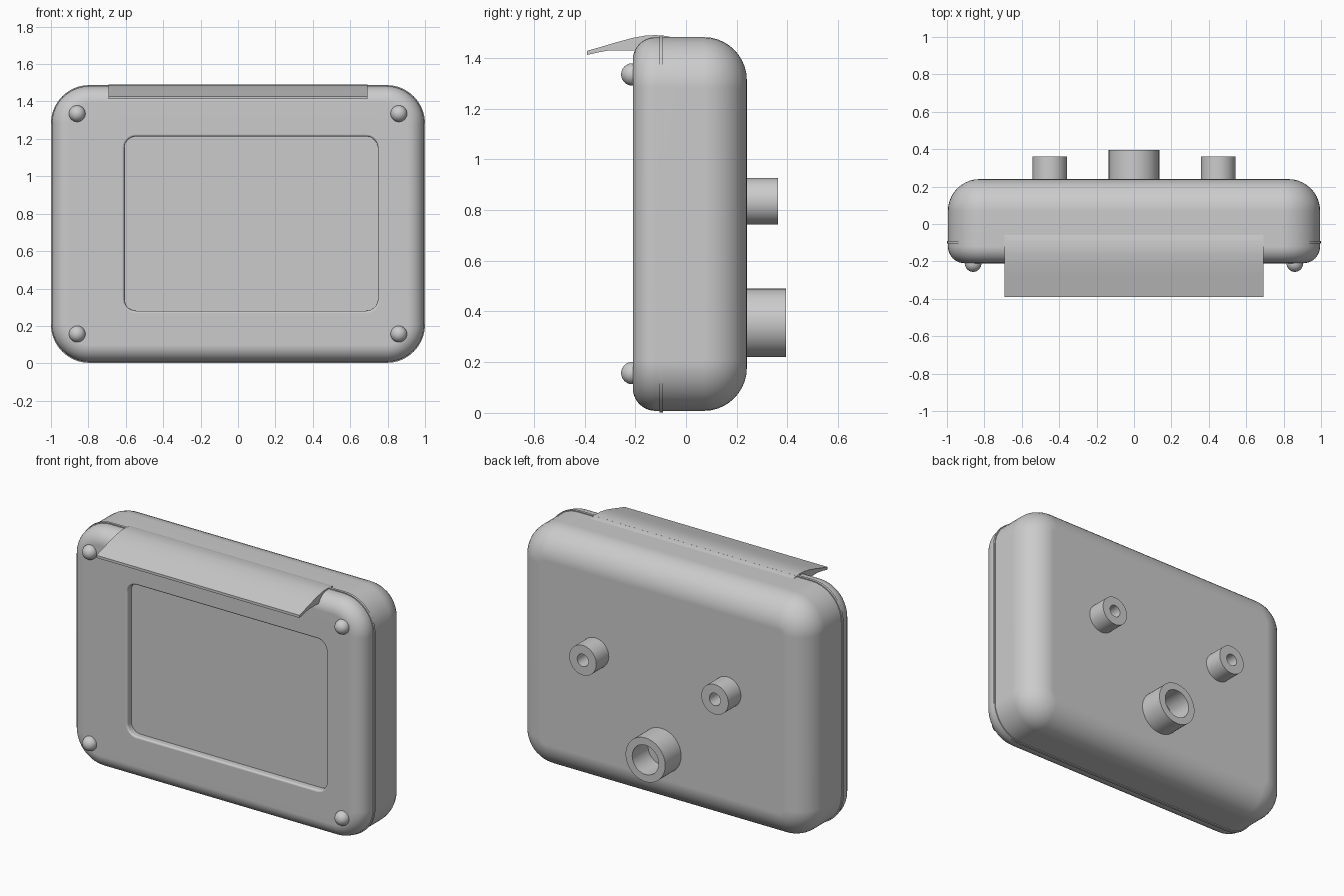
import bpy
import bmesh
from math import sin, cos, pi, radians

default_cube = bpy.data.objects.get("Cube")
if default_cube:
    bpy.data.objects.remove(default_cube, do_unlink=True)

grey = bpy.data.materials.new("plain_grey")
grey.use_nodes = True
colour = (0.6, 0.6, 0.6, 1)
grey.diffuse_color = colour
grey.node_tree.nodes["Principled BSDF"].inputs["Base Color"].default_value = colour

MID_Z = 0.745          # height of the case centre
FRONT, BACK = -0.21, 0.24


def finish(name, bm):
    """Turn a bmesh into a named, smooth shaded object."""
    bmesh.ops.recalc_face_normals(bm, faces=bm.faces[:])
    mesh = bpy.data.meshes.new(name)
    bm.to_mesh(mesh)
    bm.free()
    mesh.materials.append(grey)
    obj = bpy.data.objects.new(name, mesh)
    bpy.context.collection.objects.link(obj)
    bpy.ops.object.select_all(action="DESELECT")
    obj.select_set(True)
    bpy.context.view_layer.objects.active = obj
    bpy.ops.object.shade_smooth_by_angle(angle=radians(35))
    weighted = obj.modifiers.new("weighted_normals", "WEIGHTED_NORMAL")
    weighted.keep_sharp = True
    return obj


def rounded_loop(half_w, half_h, r, y, cx=0.0, cz=MID_Z, steps=10):
    """Rounded rectangle facing the front, at depth y."""
    points = []
    for corner, (sx, sz) in enumerate([(1, 1), (-1, 1), (-1, -1), (1, -1)]):
        for i in range(steps + 1):
            a = (corner + i / steps) * pi / 2
            points.append((cx + sx * (half_w - r) + r * cos(a), y,
                           cz + sz * (half_h - r) + r * sin(a)))
    return points


def circle_loop(r, y, cx, cz, sides=48):
    return [(cx + r * cos(2 * pi * i / sides), y, cz + r * sin(2 * pi * i / sides))
            for i in range(sides)]


def loft(name, loops, closed=False):
    """Skin loops in order, then cap both ends or join them."""
    bm = bmesh.new()
    rings = [[bm.verts.new(p) for p in loop] for loop in loops]
    pairs = list(zip(rings, rings[1:]))
    if closed:
        pairs.append((rings[-1], rings[0]))
    else:
        bm.faces.new(rings[0])
        bm.faces.new(rings[-1])
    for a, b in pairs:
        for i in range(len(a)):
            j = (i + 1) % len(a)
            bm.faces.new((a[i], a[j], b[j], b[i]))
    return finish(name, bm)


# Case: broad rounding at the back, tighter at the front, sunken front panel
def case_loop(inset, y):
    return rounded_loop(0.995 - inset, 0.737 - inset, 0.2 - inset, y)


def panel_loop(inset, y):
    return rounded_loop(0.69 - inset, 0.478 - inset, 0.075 - inset, y, 0.07, 0.747)


ARC = [i / 10 * pi / 2 for i in range(11)]
back_r, front_r, lip = 0.17, 0.09, 0.012
loops = [case_loop(back_r * (1 - sin(a)), BACK - back_r * (1 - cos(a))) for a in ARC]
loops += [case_loop(front_r * (1 - cos(a)), FRONT + front_r * (1 - sin(a))) for a in ARC]
loops += [panel_loop(lip * sin(a), FRONT + lip * (1 - cos(a))) for a in ARC[::2]]
loops.append(panel_loop(lip, FRONT + 0.04))
loft("case", loops)

# Thin seam band around the case
loft("seam_band", [rounded_loop(1.0, 0.743, 0.205, -0.105),
                   rounded_loop(1.0, 0.743, 0.205, -0.09),
                   rounded_loop(0.97, 0.713, 0.175, -0.09),
                   rounded_loop(0.97, 0.713, 0.175, -0.105)], closed=True)

# Round studs at the front corners
for side, x in (("left", 0.86), ("right", -0.86)):
    for level, z in (("lower", 0.157), ("upper", 1.335)):
        bm = bmesh.new()
        bmesh.ops.create_uvsphere(bm, u_segments=32, v_segments=16, radius=0.044)
        bmesh.ops.translate(bm, verts=bm.verts[:], vec=(x, -0.212, z))
        finish(f"{level}_{side}_stud", bm)


# Hollow sockets on the back
def socket(name, x, z, r, hole, end):
    start = BACK - 0.02
    loft(name, [circle_loop(r, start, x, z), circle_loop(r, end, x, z),
                circle_loop(hole, end, x, z), circle_loop(hole, start, x, z)],
         closed=True)


socket("left_socket", 0.45, 0.835, 0.092, 0.038, 0.362)
socket("right_socket", -0.45, 0.835, 0.092, 0.038, 0.362)
socket("large_socket", 0.0, 0.355, 0.135, 0.09, 0.395)

# Curved hood over the front, extruded across the top
profile = [(-0.39, 1.428), (-0.33, 1.445), (-0.27, 1.463), (-0.21, 1.479),
           (-0.16, 1.488), (-0.12, 1.49), (-0.08, 1.487), (-0.05, 1.48),
           (-0.05, 1.46), (-0.12, 1.43), (-0.3, 1.43), (-0.34, 1.423),
           (-0.39, 1.412)]
loft("hood", [[(x, y, z) for y, z in profile] for x in (-0.692, 0.692)])
